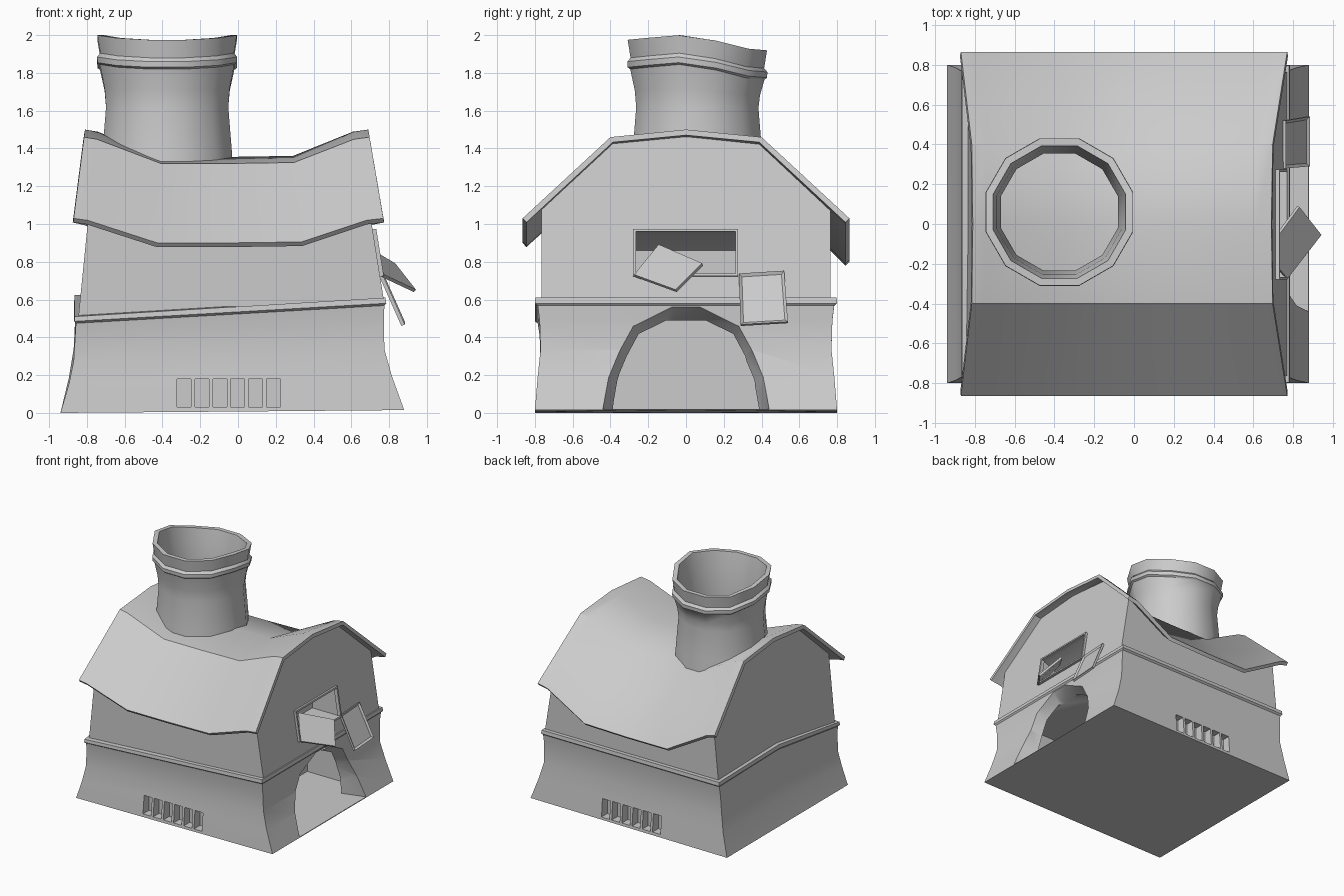
import bpy, bmesh, math
from mathutils import Vector

if "Cube" in bpy.data.objects:
    bpy.data.objects.remove(bpy.data.objects["Cube"])


def finish(name, bm, smooth=35):
    bmesh.ops.recalc_face_normals(bm, faces=bm.faces)
    me = bpy.data.meshes.new(name)
    bm.to_mesh(me)
    bm.free()
    ob = bpy.data.objects.new(name, me)
    bpy.context.collection.objects.link(ob)
    shade(ob, smooth)
    return ob


def shade(ob, angle=35):
    bpy.ops.object.select_all(action='DESELECT')
    ob.select_set(True)
    bpy.context.view_layer.objects.active = ob
    bpy.ops.object.shade_smooth_by_angle(angle=math.radians(angle))


def loft(name, rings, closed=True, caps=True, smooth=35):
    """Skin a series of equal-length point rings."""
    bm = bmesh.new()
    vs = [[bm.verts.new(p) for p in r] for r in rings]
    n = len(vs[0])
    for a, b in zip(vs, vs[1:]):
        for i in range(n if closed else n - 1):
            j = (i + 1) % n
            bm.faces.new((a[i], a[j], b[j], b[i]))
    if caps:
        bm.faces.new(vs[0])
        bm.faces.new(vs[-1])
    return finish(name, bm, smooth)


def bake(ob, angle=35):
    """Apply modifiers and refresh shading."""
    dg = bpy.context.evaluated_depsgraph_get()
    me = bpy.data.meshes.new_from_object(ob.evaluated_get(dg))
    ob.modifiers.clear()
    ob.data = me
    shade(ob, angle)


def cut(ob, *cutters):
    for c in cutters:
        c.hide_render = True
        m = ob.modifiers.new('cut', 'BOOLEAN')
        m.operation, m.solver, m.object = 'DIFFERENCE', 'EXACT', c
    bake(ob)
    for c in cutters:
        bpy.data.objects.remove(c)


def box(bm, x0, x1, y0, y1, z0, z1):
    v = bmesh.ops.create_cube(bm, size=1)['verts']
    for p in v:
        p.co = (x1 if p.co.x > 0 else x0, y1 if p.co.y > 0 else y0, z1 if p.co.z > 0 else z0)


def slab(name, corners, thick, inset=0, flip=False):
    """Board from four corners, with an optional sunken panel on one side."""
    c = [Vector(p) for p in corners]
    n = (c[1] - c[0]).cross(c[3] - c[0]).normalized()
    n = -n if n.x < 0 else n
    ob_bm = bmesh.new()
    lo = [ob_bm.verts.new(p) for p in c]
    hi = [ob_bm.verts.new(p + n * thick) for p in c]
    f0, f1 = ob_bm.faces.new(lo), ob_bm.faces.new(hi)
    for i in range(4):
        j = (i + 1) % 4
        ob_bm.faces.new((lo[i], lo[j], hi[j], hi[i]))
    bmesh.ops.recalc_face_normals(ob_bm, faces=ob_bm.faces)
    if inset:
        bmesh.ops.inset_region(ob_bm, faces=[f0 if flip else f1], thickness=inset)
        f = f0 if flip else f1
        for v in f.verts:
            v.co += n * (0.012 if flip else -0.012)
    return finish(name, ob_bm)


# Stone base: flared sides, crooked ledge that dips at the front left corner
profile = [(0, -.94, .88, .80), (.3, -.895, .815, .785), (.54, -.87, .775, .77), (.8, -.862, .772, .775),
           (.93, -.858, .775, .785), (.95, -.867, .785, .80), (1, -.865, .78, .797)]
rings = []
for h, xl, xr, y in profile:
    xm = (xl + xr) / 2
    pts = [(xl, -y, 0, .51), (xm, -y, .007, .56), (xr, -y, .015, .61), (xr, 0, .015, .61),
           (xr, y, .015, .61), (xm, y, .007, .61), (xl, y, 0, .61), (xl, 0, 0, .625)]
    rings.append([(a, b, z0 + (z1 - z0) * h) for a, b, z0, z1 in pts])
base = loft('base', rings)

# Arched doorway, tapering into a room
half = [(.44, .02), (.41, .19), (.35, .33), (.28, .46), (.075, .56)]
arch = half + [(-y, z) for y, z in reversed(half)]
wall_x = lambda z: .88 - .105 * min(z / .33, 1)
tunnel = loft('doorway_cutter', [
    [(wall_x(z) + .08, y, z) for y, z in arch],
    [(wall_x(z), y, z) for y, z in arch],
    [(.66, y * .86, .02 + (z - .02) * .87) for y, z in arch]])
bm = bmesh.new()
box(bm, .25, .69, -.56, .56, .02, .49)
room = finish('room_cutter', bm)

# Vent slots on the front and back
bm = bmesh.new()
for i in range(6):
    x = -.322 + i * .0945
    for s in (-1, 1):
        ys = sorted((s * .72, s * .9))
        box(bm, x, x + .074, *ys, .03, .18)
vents = finish('vent_cutter', bm)
cut(base, tunnel, room, vents)

# Shared sag along the building length: (fraction along, sag)
stations = [(0, 0), (.045, .08), (.27, 1), (.5, 1.0), (.735, .96), (.945, .08), (1, 0)]

# Upper walls with gambrel gables leaning inwards
left = lambda z: -.845 + .1 * (z - .51)
right = lambda z: .77 - .16 * (z - .61)
outline = [(-.765, 1.085, .135), (-.4, 1.425, .145), (0, 1.462, .15), (.4, 1.425, .19), (.765, 1.085, .225)]
rings = []
for t, s in stations:
    zb = .48 + .105 * t
    ring = [(left(zb) + (right(zb) - left(zb)) * t, -.765, zb)]
    for y, z, d in outline:
        ring.append((left(z) + (right(z) - left(z)) * t, y, z - d * s))
    ring.append((ring[0][0], .765, zb))
    rings.append(ring)
walls = loft('upper_walls', rings)

# Window recess with a sloping ceiling
window = loft('window_cutter', [
    [(x, -.275, .73), (x, .27, .73), (x, .27, zt), (x, -.275, zt)]
    for x, zt in ((.9, .965), (.71, .965), (.5, .86))])
cut(walls, window)

# Thin window frame
fx = lambda z: right(z) - .01
y0, y1, z0, z1, w = -.28, .275, .72, .97, .014
for nm, a, b, c, d in (('bottom', y0, y1, z0, z0 + w), ('top', y0, y1, z1 - w, z1),
                       ('left', y0, y0 + w, z0, z1), ('right', y1 - w, y1, z0, z1)):
    slab('window_frame_' + nm, [(fx(c), a, c), (fx(c), b, c), (fx(d), b, d), (fx(d), a, d)], .03)

# Broken shutters
slab('shutter_loose', [(.76, -.27, .72), (.93, -.05, .64), (.82, .09, .78), (.65, -.14, .88)], .018, .025, True)
slab('shutter_hanging', [(.745, .28, .73), (.865, .29, .46), (.865, .54, .475), (.745, .52, .745)], .02, .022)

# Sagging roof shell
rows = [(-.865, 1.03, .13), (-.4, 1.46, .14), (0, 1.5, .145), (.4, 1.46, .185), (.865, 1.03, .23)]
rings = []
for t, s in stations:
    ring = []
    for y, z, d in rows:
        k = (z - 1.03) / .47
        a, b = -.87 + .06 * k, .77 - .08 * k
        ring.append((a + (b - a) * t, y, z - d * s))
    rings.append(ring)
roof = loft('roof', rings, closed=False, caps=False)
if roof.data.polygons[0].normal.z < 0:
    roof.data.flip_normals()
m = roof.modifiers.new('thickness', 'SOLIDIFY')
m.thickness, m.offset = .03, -1
bake(roof, 50)


# Chimney: twelve sides, pinched waist, collar and a wavy open rim
def wave(v):
    keys = [(-1.1, -.03), (-.3, 0), (.1, -.006), (.5, -.065), (1.1, -.085)]
    for (a, p), (b, q) in zip(keys, keys[1:]):
        if v <= b:
            return p + (q - p) * (v - a) / (b - a)
    return keys[-1][1]


rings = []
for r, z in [(.365, 1.2), (.355, 1.38), (.335, 1.62), (.343, 1.72), (.368, 1.845), (.382, 1.855), (.384, 1.885),
             (.366, 1.905), (.382, 2.0), (.345, 2.0), (.325, 1.88), (.305, 1.62), (.32, 1.25)]:
    ring = []
    for i in range(12):
        a = math.radians(15 + 30 * i)
        k = min(max((z - 1.6) / .24, 0), 1)
        ring.append((-.375 + r * math.cos(a), .06 + r * math.sin(a), z + wave(math.sin(a)) * k))
    rings.append(ring)
loft('chimney', rings, caps=False, smooth=38)
